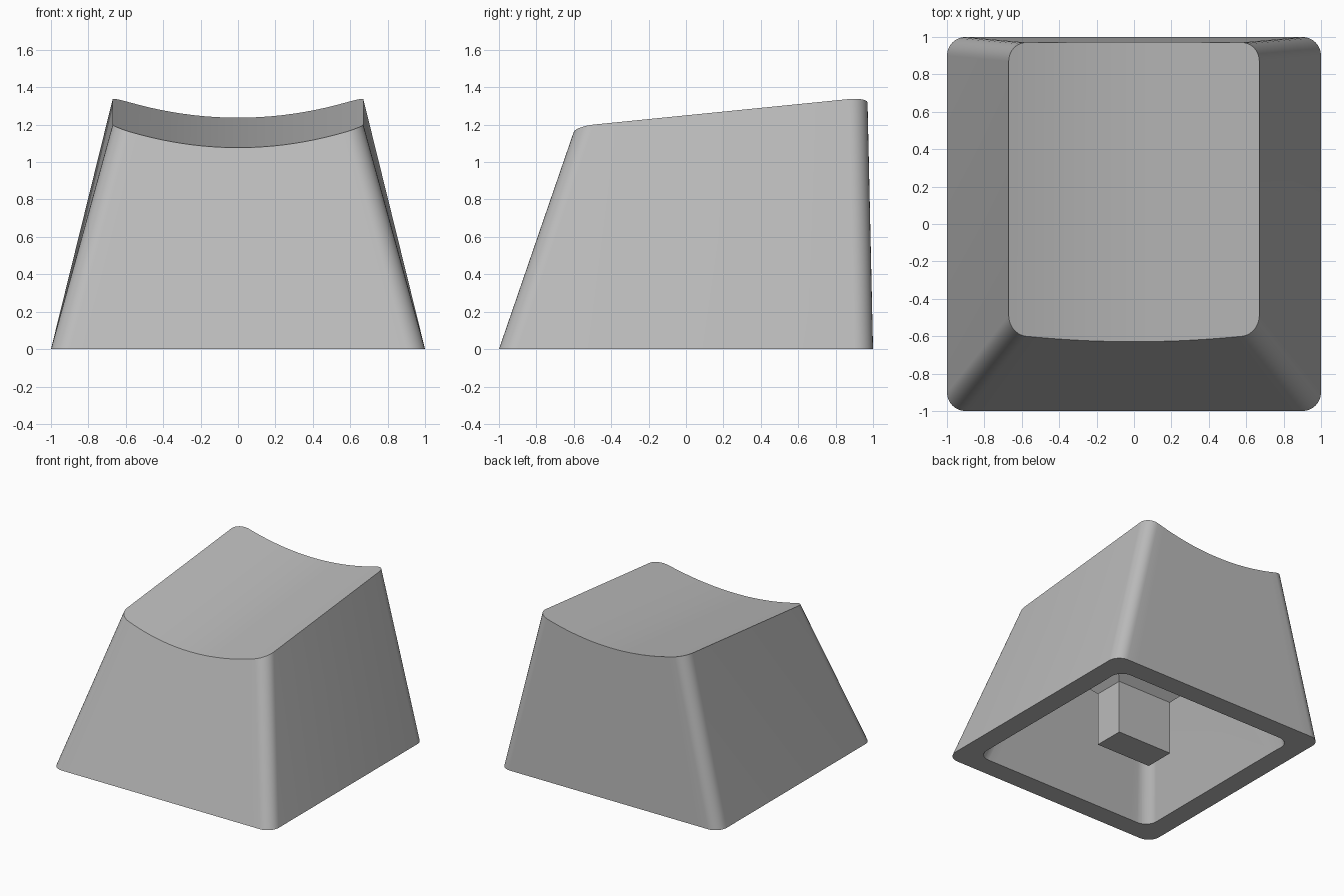
import bpy, bmesh, math
from mathutils import Vector

cube = bpy.data.objects.get("Cube")
if cube:
    bpy.data.objects.remove(cube)

grey = bpy.data.materials.new("light grey plastic")
colour = (0.5, 0.5, 0.5, 1)
grey.diffuse_color = colour
grey.use_nodes = True
grey.node_tree.nodes["Principled BSDF"].inputs["Base Color"].default_value = colour

ARC, SPAN = 8, 20      # segments per rounded corner and per straight edge
DISH = 0.11            # depth of the scooped top


def half_outline(half_x, y_corner, inward, r):
    """Points left to right along one rounded edge; inward is the y sign."""
    arc = [(half_x - r + r * math.sin(a), y_corner + inward * r * (1 - math.cos(a)))
           for a in (math.pi / 2 * i / ARC for i in range(ARC + 1))]
    straight = half_x - r
    middle = [(-straight + 2 * straight * i / SPAN, y_corner) for i in range(1, SPAN)]
    return [(-x, y) for x, y in reversed(arc)] + middle + arc


def make_object(name, bm):
    bmesh.ops.triangulate(bm, faces=[f for f in bm.faces if len(f.verts) == 4])
    bmesh.ops.recalc_face_normals(bm, faces=bm.faces)
    mesh = bpy.data.meshes.new(name)
    bm.to_mesh(mesh)
    bm.free()
    mesh.materials.append(grey)
    obj = bpy.data.objects.new(name, mesh)
    bpy.context.collection.objects.link(obj)
    return obj


def dished_block(name, inset, top_drop, below):
    """Tapered rounded block with a tilted, cylindrically scooped top."""
    half_base, half_top, r = 1 - inset, 0.67 - inset, 0.1

    def side(base_y, top_y, inward):
        base, top = [], []
        for (bx, by), (tx, ty) in zip(half_outline(half_base, base_y, inward, r),
                                      half_outline(half_top, top_y, inward, r)):
            b = Vector((bx, by, 0))
            p = Vector((tx, ty, 1.25 + 0.1 * ty - top_drop))
            rim = b.lerp(p, 1)
            # slide along the wall until it meets the scooped surface
            for _ in range(6):
                drop = DISH * max(0, 1 - (rim.x / half_top) ** 2)
                z = 1.25 + 0.1 * rim.y - top_drop - drop
                rim = b.lerp(p, z / p.z)
            base.append(b.lerp(p, -below))
            top.append(rim)
        return base, top

    front_base, front_top = side(-half_base, -0.59 + inset, 1)
    back_base, back_top = side(half_base, 0.97 - inset, -1)
    bm = bmesh.new()
    fb, ft, bb, bt = ([bm.verts.new(p) for p in row]
                      for row in (front_base, front_top, back_base, back_top))
    base_loop, top_loop = fb + bb[::-1], ft + bt[::-1]
    for i in range(len(base_loop)):
        j = (i + 1) % len(base_loop)
        bm.faces.new((base_loop[i], base_loop[j], top_loop[j], top_loop[i]))
    for i in range(len(ft) - 1):
        bm.faces.new((ft[i], ft[i + 1], bt[i + 1], bt[i]))
    bm.faces.new(base_loop[::-1])
    return make_object(name, bm)


def flared_post(name):
    """Rectangular post that flares out at 45 degrees towards the ceiling."""
    bm = bmesh.new()
    rings = []
    for z, grow in ((-0.3, 0), (0.44, 0), (1.44, 1)):
        x, y = 0.25 + grow, 0.125 + grow
        rings.append([bm.verts.new((sx * x, sy * y, z))
                      for sx, sy in ((-1, -1), (1, -1), (1, 1), (-1, 1))])
    for low, high in zip(rings, rings[1:]):
        for i in range(4):
            j = (i + 1) % 4
            bm.faces.new((low[i], low[j], high[j], high[i]))
    bm.faces.new(rings[0][::-1])
    bm.faces.new(rings[-1])
    return make_object(name, bm)


def subtract(obj, cutter):
    mod = obj.modifiers.new("cut", "BOOLEAN")
    mod.operation, mod.solver, mod.object = "DIFFERENCE", "EXACT", cutter
    bpy.context.view_layer.objects.active = obj
    bpy.ops.object.modifier_apply(modifier=mod.name)
    bpy.data.objects.remove(cutter)


# Hollow interior, leaving the stem and its flared support standing
cavity = dished_block("cavity", 0.167, 0.11, 0.1)
subtract(cavity, flared_post("stem"))

# Outer cap
cap = dished_block("key_cap", 0, 0, 0)
subtract(cap, cavity)

bpy.ops.object.select_all(action="DESELECT")
cap.select_set(True)
bpy.context.view_layer.objects.active = cap
bpy.ops.object.shade_smooth_by_angle(angle=math.radians(25))
